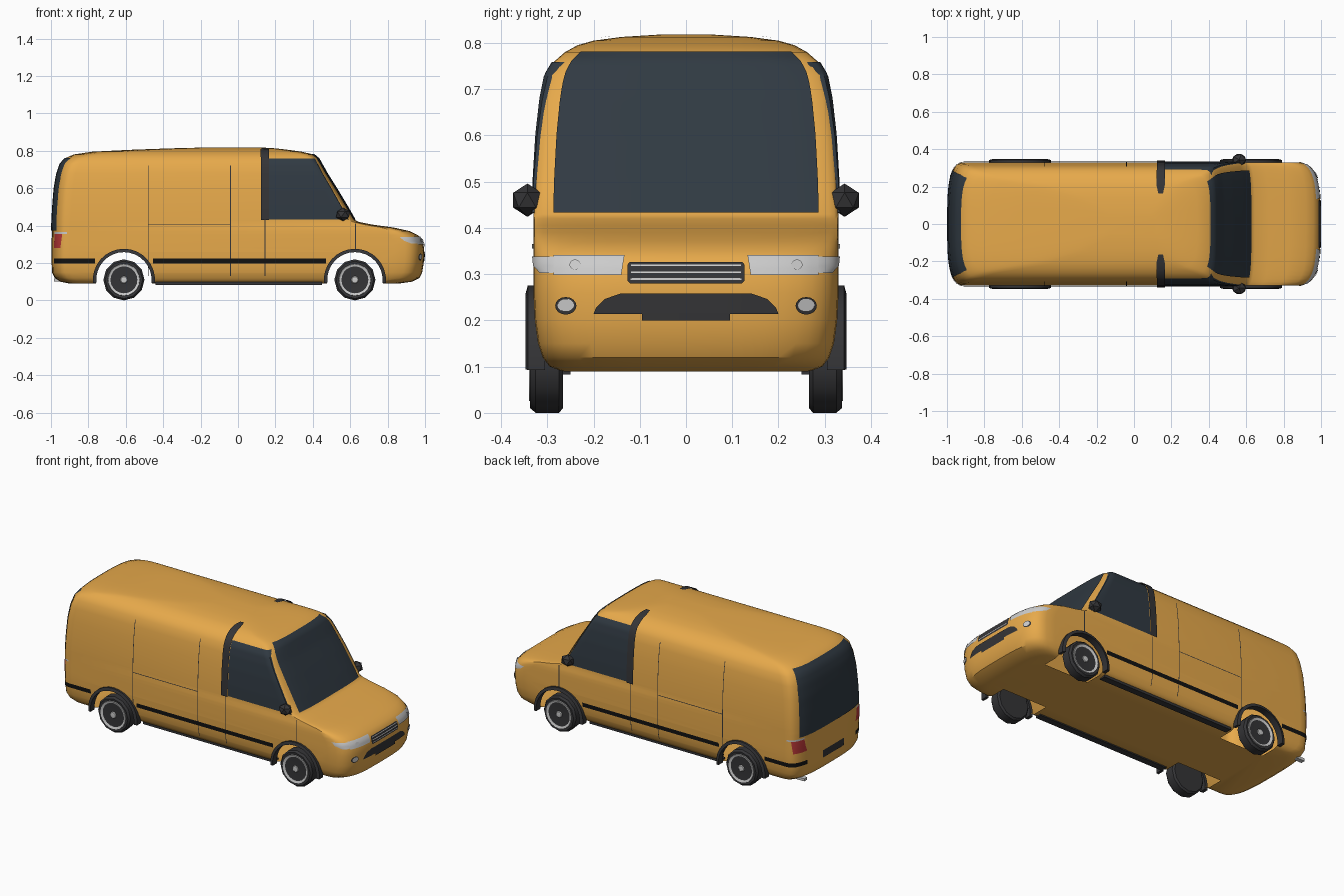
import bpy, bmesh, math
from mathutils import Vector

if "Cube" in bpy.data.objects:
    bpy.data.objects.remove(bpy.data.objects["Cube"])

def material(name, r, g, b):
    m = bpy.data.materials.new(name)
    m.diffuse_color = (r, g, b, 1)
    m.use_nodes = True
    m.node_tree.nodes["Principled BSDF"].inputs["Base Color"].default_value = m.diffuse_color
    return m

PAINT = material("paint", 0.80, 0.40, 0.07)
GLASS = material("glass", 0.03, 0.042, 0.055)
TRIM = material("trim", 0.035, 0.035, 0.038)
BLACK = material("black", 0.006, 0.006, 0.006)
LIGHT = material("light", 0.6, 0.6, 0.6)
RED = material("red", 0.5, 0.04, 0.04)

# Horizontal slices of the body: z, half width, front x, back x, front corner, back corner
LEVELS = [
    (.090, .27, .86, -.90, .16, .10), (.10, .295, .93, -.95, .16, .10),
    (.12, .31, .97, -.98, .16, .10), (.15, .32, .985, -.995, .16, .10),
    (.20, .327, .993, -.996, .16, .10), (.26, .33, .996, -.996, .16, .10),
    (.30, .33, .992, -.996, .16, .10), (.33, .33, .982, -.996, .16, .10),
    (.35, .33, .96, -.995, .15, .10), (.37, .33, .92, -.995, .13, .10),
    (.39, .33, .83, -.995, .10, .10), (.405, .33, .72, -.995, .07, .10),
    (.42, .33, .645, -.994, .05, .10), (.43, .33, .625, -.994, .05, .10),
    (.50, .328, .585, -.99, .05, .10), (.60, .322, .525, -.982, .05, .10),
    (.68, .313, .475, -.968, .05, .10), (.73, .303, .447, -.95, .05, .10),
    (.76, .285, .43, -.925, .06, .11), (.78, .262, .405, -.88, .08, .14),
    (.795, .235, .34, -.78, .12, .2), (.805, .20, .27, -.58, .12, .2),
    (.813, .14, .20, -.36, .1, .15), (.818, .06, .12, -.16, .05, .05)]
NF, NB = 3.6, 3.2

def level(z):
    z = min(max(z, LEVELS[0][0]), LEVELS[-1][0])
    for a, b in zip(LEVELS, LEVELS[1:]):
        if z <= b[0]:
            t = (z - a[0]) / (b[0] - a[0])
            return [p + (q - p) * t for p, q in zip(a, b)]

def arc(u, n):
    return max(0, 1 - min(abs(u), 1) ** n) ** (1 / n)

# Points on the body surface
def on_side(s, off, dz=0):
    def f(x, z):
        _, w, xf, xb, rf, rb = level(z)
        y = w
        if x > xf - rf:
            y = w * arc((x - xf + rf) / rf, NF)
        elif x < xb + rb:
            y = w * arc((xb + rb - x) / rb, NB)
        return Vector((x, s * (y + off), z + dz))
    return f

def on_front(off):
    def f(y, z):
        _, w, xf, xb, rf, rb = level(z)
        return Vector((xf - rf + rf * arc(y / w, NF) + off, y, z + off * .4))
    return f

def on_back(off):
    def f(y, z):
        _, w, xf, xb, rf, rb = level(z)
        return Vector((xb + rb - rb * arc(y / w, NB) - off, y, z))
    return f

def finish(name, bm, mat, angle=35, solid=True):
    if solid:
        bmesh.ops.recalc_face_normals(bm, faces=bm.faces)
    me = bpy.data.meshes.new(name)
    bm.to_mesh(me)
    bm.free()
    me.materials.append(mat)
    me.polygons.foreach_set("use_smooth", [True] * len(me.polygons))
    me.set_sharp_from_angle(angle=math.radians(angle))
    ob = bpy.data.objects.new(name, me)
    bpy.context.collection.objects.link(ob)
    return ob

def face_out(bm):
    for f in bm.faces:
        f.normal_update()
        c = f.calc_center_median()
        if f.normal.dot(c - Vector((c.x * .6, 0, .35))) < 0:
            f.normal_flip()

# Panel lying on the body: rows of (z, from, to)
def patch(name, rows, fn, mat, cols=10):
    full = []
    for a, b in zip(rows, rows[1:]):
        n = max(1, math.ceil((b[0] - a[0]) / .02))
        full += [[p + (q - p) * i / n for p, q in zip(a, b)] for i in range(n)]
    full.append(rows[-1])
    bm = bmesh.new()
    g = [[bm.verts.new(fn(a + (b - a) * i / cols, z)) for i in range(cols + 1)] for z, a, b in full]
    for r, q in zip(g, g[1:]):
        for i in range(cols):
            bm.faces.new((r[i], r[i + 1], q[i + 1], q[i]))
    face_out(bm)
    return finish(name, bm, mat, solid=False)

def disc(name, y, z, ry, rz, off, mat):
    bm = bmesh.new()
    f = on_front(off)
    bm.faces.new([bm.verts.new(f(y + ry * math.cos(k * math.pi / 8), z + rz * math.sin(k * math.pi / 8)))
                  for k in range(16)])
    face_out(bm)
    finish(name, bm, mat, solid=False)

def lathe(name, profile, n, x, z, s, mat):
    bm = bmesh.new()
    g = [[bm.verts.new((x + r * math.cos(k * math.tau / n), s * y, z + r * math.sin(k * math.tau / n)))
          for k in range(n)] for r, y in profile]
    for a, b in zip(g, g[1:]):
        for k in range(n):
            bm.faces.new((a[k], a[k - 1], b[k - 1], b[k]))
    bm.faces.new(g[0])
    bm.faces.new(g[-1])
    finish(name, bm, mat)

def box(name, lo, hi, mat):
    bm = bmesh.new()
    bmesh.ops.create_cube(bm, size=1)
    for v in bm.verts:
        v.co = [l + (h - l) * (c + .5) for l, h, c in zip(lo, hi, v.co)]
    finish(name, bm, mat)

# Body shell
WHEEL_X, WZ, R = (-.61, .625), .11, .152
bm = bmesh.new()
rings = []
for z, w, xf, xb, rf, rb in LEVELS:
    half = []
    for k in range(11):
        t = math.pi / 2 * (1 - k / 10)
        half.append((xf - rf + rf * abs(math.sin(t)) ** (2 / NF), w * abs(math.cos(t)) ** (2 / NF) if k else 0))
    for k in range(11):
        t = math.pi / 2 * k / 10
        half.append((xb + rb - rb * abs(math.sin(t)) ** (2 / NB), w * math.cos(t) ** (2 / NB) if k < 10 else 0))
    outline = half + [(x, -y) for x, y in half[-2:0:-1]]
    rings.append([bm.verts.new((x, y, z)) for x, y in outline])
for a, b in zip(rings, rings[1:]):
    for k in range(len(a)):
        bm.faces.new((a[k - 1], a[k], b[k], b[k - 1]))
bm.faces.new(rings[0])
bm.faces.new(rings[-1])
body = finish("body", bm, PAINT)

# Wheel openings, left open like a thin shell
bm = bmesh.new()
for x in WHEEL_X:
    for s in (-1, 1):
        vs = bmesh.ops.create_cone(bm, cap_ends=True, segments=28, radius1=R, radius2=R, depth=.25)["verts"]
        for v in vs:
            v.co = (v.co.x + x, v.co.z + s * .3, v.co.y + WZ)
cutter = finish("arch_cutter", bm, PAINT)
cutter.hide_render = True
mod = body.modifiers.new("arches", "BOOLEAN")
mod.operation, mod.object, mod.solver = "DIFFERENCE", cutter, "EXACT"
cut = bpy.data.meshes.new_from_object(body.evaluated_get(bpy.context.evaluated_depsgraph_get()))
body.modifiers.clear()
body.data = cut
bpy.data.objects.remove(cutter)
bm = bmesh.new()
bm.from_mesh(cut)
inner = [f for f in bm.faces if any(all(math.hypot(v.co.x - x, v.co.z - WZ) < R + .001 for v in f.verts)
                                    for x in WHEEL_X)]
bmesh.ops.delete(bm, geom=inner, context="FACES")
bm.to_mesh(cut)
bm.free()
cut.set_sharp_from_angle(angle=math.radians(35))

# Windscreen and rear window
zs = [.432 + .348 * i / 16 for i in range(17)]
patch("windscreen", [(z, -.87 * level(z)[1], .87 * level(z)[1]) for z in zs], on_front(.004), GLASS, 24)
patch("rear_window", [(z, -.87 * level(z)[1], .87 * level(z)[1]) for z in (.375, .45, .55, .65, .73, .762)],
      on_back(.004), GLASS, 24)
patch("rear_plate", [(.19, -.1, .1), (.235, -.1, .1)], on_back(.004), TRIM)

# Grille, lower intake
patch("grille", [(.278, -.12, .12), (.284, -.127, .127), (.318, -.127, .127), (.325, -.122, .122)],
      on_front(.004), TRIM)
for z in (.287, .302, .317):
    patch("grille_bar", [(z - .002, -.12, .12), (z + .002, -.12, .12)], on_front(.007), LIGHT)
patch("lower_intake", [(.212, -.2, .2), (.225, -.195, .195), (.245, -.175, .175), (.257, -.14, .14)],
      on_front(.004), TRIM, 16)
patch("front_plate", [(.198, -.095, .095), (.214, -.095, .095)], on_front(.005), TRIM)

for s in (-1, 1):
    side = on_side(s, .004)
    # Cab door glass and door pillar
    patch("side_window", [(z, .165, level(z)[2] - .13 * level(z)[4]) for z in zs[:-1]], on_side(s, .004, .001), GLASS, 16)
    patch("door_pillar", [(.425, .122, .167), (.76, .122, .167), (.78, .12, .167), (.805, .12, .165),
                          (.811, .13, .155)], on_side(s, .009, .004), TRIM, 3)
    # Side stripe and panel gaps
    for a, b in ((-.985, -.765), (-.455, .47)):
        patch("side_stripe", [(.198, a, b), (.223, a, b)], on_side(s, .005), BLACK, 20)
    for x, z0, z1 in ((-.48, .13, .72), (-.04, .13, .72), (.145, .13, .43), (.628, .27, .41)):
        patch("panel_gap", [(z0, x - .002, x + .002), (z1, x - .002, x + .002)], on_side(s, .002), TRIM, 1)
    patch("panel_gap", [(.403, -.48, -.04), (.407, -.48, -.04)], on_side(s, .002), TRIM, 1)
    # Lamps
    patch("headlight", [(.297, s * .14, s * .287), (.34, s * .133, s * .287)], on_front(.004), LIGHT)
    patch("headlight_wrap", [(.303, .93, .957), (.318, .89, .957), (.338, .865, .95)], side, LIGHT)
    disc("headlight_lens", s * .24, .318, .012, .011, .007, LIGHT)
    disc("fog_light_ring", s * .26, .23, .023, .019, .004, TRIM)
    disc("fog_light", s * .26, .23, .018, .014, .007, LIGHT)
    patch("tail_light", [(.28, -.985, -.95), (.355, -.98, -.94)], side, RED)
    patch("tail_light_trim", [(.355, -.98, -.915), (.365, -.98, -.915)], side, LIGHT)
    # Sill
    box("sill", (-.44, s * .27 - .02, .083), (.45, s * .27 + .02, .1), TRIM)
    # Mirror and its arm
    bm = bmesh.new()
    bmesh.ops.create_icosphere(bm, subdivisions=1, radius=1)
    for v in bm.verts:
        v.co = (.562 + v.co.x * .042, s * (.343 + v.co.y * .036), .46 + v.co.z * .036)
    finish("mirror", bm, TRIM)
    box("mirror_arm", (.55, s * .31 - .02, .435), (.575, s * .31 + .02, .455), TRIM)
    for x in WHEEL_X:
        # Tyre, hub and arch flare
        lathe("tyre", [(.084, .335), (.1, .337), (.11, .325), (.11, .275), (.1, .266), (.06, .266)],
              12, x, WZ, s, TRIM)
        lathe("hub", [(.088, .325), (.084, .34), (.072, .335), (.022, .333), (.016, .339), (.002, .34)],
              20, x, WZ, s, LIGHT)
        bm = bmesh.new()
        g = []
        for k in range(17):
            t = math.radians(-6 + 192 * k / 16)
            g.append([bm.verts.new((x + r * math.cos(t), s * y, WZ + r * math.sin(t)))
                      for r, y in ((.148, .305), (.148, .347), (.166, .342), (.166, .305))])
        for a, b in zip(g, g[1:]):
            for i in range(4):
                bm.faces.new((a[i - 1], a[i], b[i], b[i - 1]))
        bm.faces.new(g[0])
        bm.faces.new(g[-1])
        finish("wheel_arch", bm, TRIM)

# Exhaust tip
box("exhaust", (-.985, .235, .102), (-.92, .262, .118), LIGHT)
